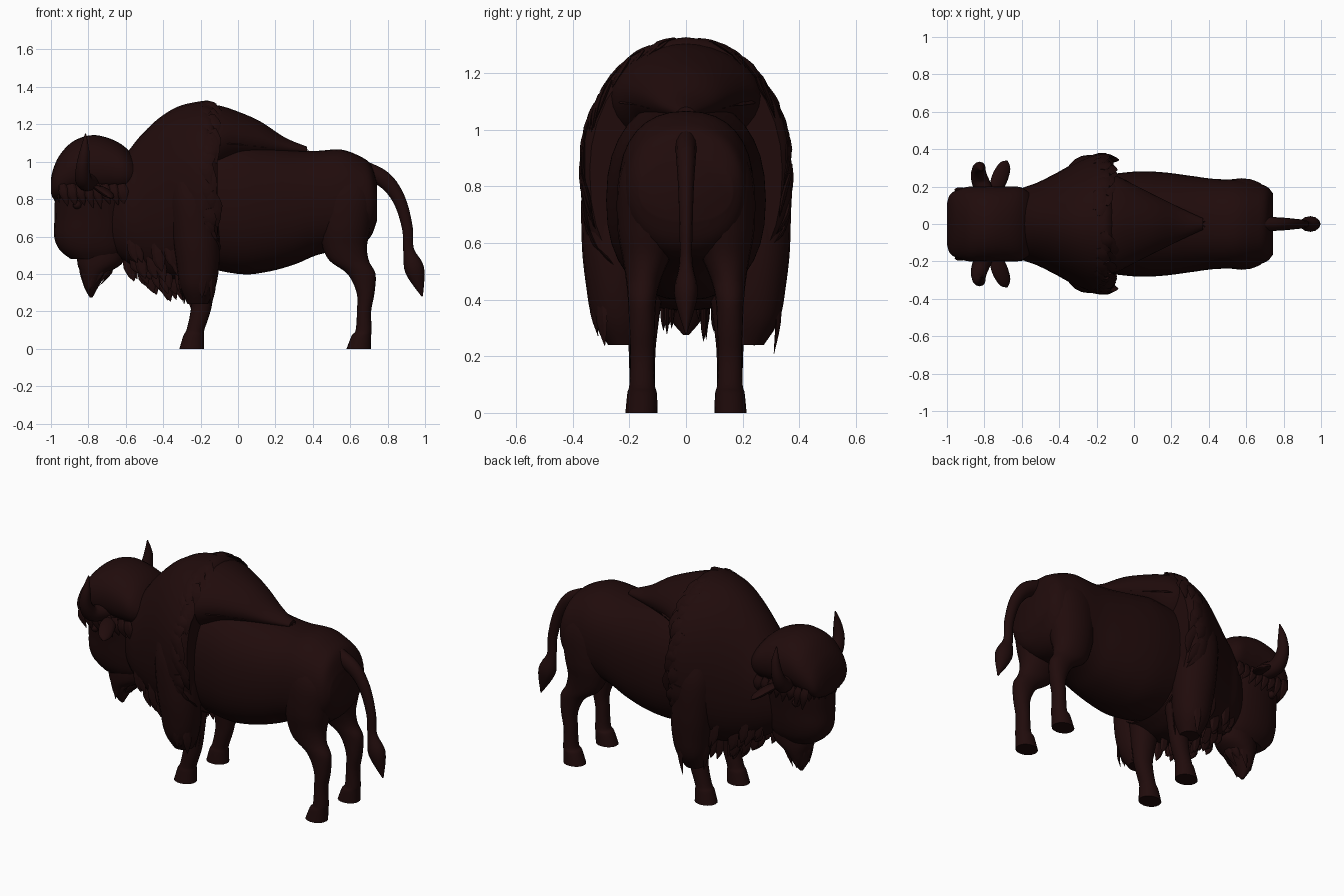
import bpy, bmesh, math, random
from mathutils import Vector as V

if "Cube" in bpy.data.objects:
    bpy.data.objects.remove(bpy.data.objects["Cube"])

random.seed(4)
fur = bpy.data.materials.new("dark_brown_fur")
fur.diffuse_color = (0.0145, 0.0034, 0.0034, 1)
fur.use_nodes = True
fur.node_tree.nodes["Principled BSDF"].inputs["Base Color"].default_value = fur.diffuse_color


def spline(rows, steps):
    """Smoothly resample rows of numbers (Catmull-Rom)."""
    out = []
    for i in range(len(rows) - 1):
        a, b, c, d = rows[max(i - 1, 0)], rows[i], rows[i + 1], rows[min(i + 2, len(rows) - 1)]
        for k in range(steps):
            t = k / steps
            out.append([0.5 * (2 * q + (r - p) * t + (2 * p - 5 * q + 4 * r - s) * t * t
                               + (3 * q - p - 3 * r + s) * t ** 3)
                        for p, q, r, s in zip(a, b, c, d)])
    return out + [list(rows[-1])]


def spow(v, e):
    return math.copysign(abs(v) ** e, v)


def skin(bm, rings):
    """Bridge closed rings of points and cap both ends."""
    vs = [[bm.verts.new(p) for p in r] for r in rings]
    n = len(vs[0])
    for r, q in zip(vs, vs[1:]):
        for i in range(n):
            bm.faces.new((r[i], r[(i + 1) % n], q[(i + 1) % n], q[i]))
    bm.faces.new(vs[0])
    bm.faces.new(vs[-1])


def ring(c, u, v, n=20, e=1.0, et=None):
    """Super-ellipse; et is the exponent of the upper half."""
    out = []
    for i in range(n):
        a = 2 * math.pi * i / n
        k = et if et and math.sin(a) > 0 else e
        out.append(c + u * spow(math.cos(a), k) + v * spow(math.sin(a), k))
    return out


def finish(bm, name, angle=40):
    bmesh.ops.recalc_face_normals(bm, faces=bm.faces)
    me = bpy.data.meshes.new(name)
    bm.to_mesh(me)
    bm.free()
    me.materials.append(fur)
    ob = bpy.data.objects.new(name, me)
    bpy.context.collection.objects.link(ob)
    bpy.ops.object.select_all(action='DESELECT')
    ob.select_set(True)
    bpy.context.view_layer.objects.active = ob
    bpy.ops.object.shade_smooth_by_angle(angle=math.radians(angle))


def loft_x(name, rows, e=0.87, et=None):
    """Rows: x, bottom z, top z, half width."""
    bm = bmesh.new()
    skin(bm, [ring(V((x, 0, (b + t) / 2)), V((0, w, 0)), V((0, 0, (t - b) / 2)), 32, e, et)
              for x, b, t, w in spline(rows, 5)])
    finish(bm, name)


def loft_z(name, rows, s=1, e=0.95):
    """Rows: z, x centre, y centre, x radius, y radius."""
    bm = bmesh.new()
    skin(bm, [ring(V((x, y * s, z)), V((rx, 0, 0)), V((0, ry, 0)), 20, e)
              for z, x, y, rx, ry in spline(rows, 5)])
    finish(bm, name)


def sweep(bm, rows, ref, flat=1.0, n=12, steps=5):
    """Rows: x, y, z, radius; ref is the thin direction."""
    pts = spline(rows, steps)
    rings = []
    for i, p in enumerate(pts):
        t = (V(pts[min(i + 1, len(pts) - 1)][:3]) - V(pts[max(i - 1, 0)][:3])).normalized()
        u = t.cross(ref).normalized()
        r = max(p[3], 0.002)
        rings.append(ring(V(p[:3]), u * r, u.cross(t).normalized() * r * flat, n))
    skin(bm, rings)


# trunk
loft_x("body", [(-.25, .45, 1.1, .25), (0, .4, 1.11, .28), (.15, .41, 1.085, .277), (.3, .45, 1.062, .258),
                (.42, .5, 1.058, .242), (.55, .53, 1.065, .235), (.65, .55, 1.03, .22),
                (.71, .6, .985, .2), (.742, .68, .89, .165)])
# shoulder hump and mane
MANE = [(-.68, .52, .95, .13), (-.6, .46, 1.04, .19), (-.52, .41, 1.14, .22), (-.42, .37, 1.235, .27),
        (-.32, .36, 1.295, .325), (-.22, .37, 1.32, .37), (-.15, .4, 1.325, .37), (-.11, .42, 1.295, .34)]
loft_x("mane", MANE, .85, 1.0)
# pointed fur cape running down the back
loft_x("back_cape", [(-.2, .9, 1.31, .28), (-.1, .94, 1.3, .26), (0, .99, 1.268, .21), (.12, 1.01, 1.215, .15),
                     (.25, 1.03, 1.13, .085), (.37, 1.04, 1.08, .03)], 1.0, 1.1)
# head: face, hair cap, beard
loft_z("face", [(1.02, -.78, 0, .16, .16), (.85, -.775, 0, .2, .175), (.7, -.778, 0, .203, .155),
                (.6, -.783, 0, .2, .14), (.53, -.775, 0, .18, .12), (.48, -.765, 0, .13, .09)], e=.88)
loft_x("hair_cap", [(-1.0, .83, .91, .11), (-.985, .8, .97, .155), (-.95, .79, 1.04, .18), (-.88, .81, 1.11, .2),
                    (-.78, .82, 1.142, .2), (-.68, .82, 1.122, .2), (-.6, .83, 1.075, .195), (-.54, .86, 1.0, .15)],
       .87, .95)
loft_z("beard", [(.6, -.73, 0, .12, .1), (.47, -.735, 0, .125, .1), (.4, -.77, 0, .07, .085),
                 (.33, -.785, 0, .038, .055), (.275, -.785, 0, .008, .01)])
# tail with tuft
bm = bmesh.new()
sweep(bm, [(.66, 0, .96, .05), (.78, 0, .905, .044), (.86, 0, .8, .035), (.905, 0, .65, .029),
           (.912, 0, .53, .029), (.945, 0, .42, .052), (.985, 0, .28, .004)], V((0, 1, 0)), .8)
finish(bm, "tail")

for s, side in ((1, "left"), (-1, "right")):
    # legs with hooves
    loft_z("hind_leg_" + side, [(.97, .56, .09, .08, .07), (.9, .565, .105, .14, .11), (.8, .575, .12, .16, .122),
                                (.65, .57, .13, .14, .112),
                                (.55, .57, .14, .12, .085), (.47, .595, .15, .105, .062), (.4, .66, .155, .075, .05),
                                (.3, .682, .155, .048, .045), (.2, .674, .155, .038, .042), (.1, .672, .155, .043, .045),
                                (.07, .66, .155, .052, .052), (0, .645, .157, .065, .057)], s)
    loft_z("front_leg_" + side, [(.6, -.2, .15, .1, .1), (.4, -.2, .155, .08, .07), (.25, -.195, .155, .058, .05),
                                 (.18, -.205, .155, .052, .046), (.1, -.228, .155, .048, .045),
                                 (.07, -.237, .155, .055, .05), (0, -.247, .157, .066, .057)], s)
    # shaggy upper front leg hair
    loft_z("leg_hair_" + side, [(.95, -.26, .22, .1, .1), (.8, -.245, .235, .125, .13), (.6, -.225, .25, .125, .118),
                                (.45, -.215, .245, .115, .108), (.33, -.215, .235, .095, .095),
                                (.24, -.215, .22, .055, .055)], s)
    # horn, ear, eye
    bm = bmesh.new()
    sweep(bm, [(-.79, .15 * s, .89, .05), (-.825, .24 * s, .9, .046), (-.83, .293 * s, .97, .036),
               (-.82, .302 * s, 1.06, .025), (-.815, .285 * s, 1.15, .003)], V((1, 0, 0)))
    finish(bm, "horn_" + side)
    bm = bmesh.new()
    sweep(bm, [(-.75, .16 * s, .86, .03), (-.72, .24 * s, .845, .045), (-.69, .31 * s, .82, .034),
               (-.678, .338 * s, .805, .003)], V((.3, 0, 1)), .45)
    finish(bm, "ear_" + side)
    bm = bmesh.new()
    bmesh.ops.create_icosphere(bm, subdivisions=2, radius=.024)
    bmesh.ops.translate(bm, vec=(-.86, .158 * s, .77), verts=bm.verts)
    finish(bm, "eye_" + side)


# fur locks
def mane_point(x, a, s):
    """Point on the mane surface; a runs from 0 at the top to pi below."""
    i = max(k for k in range(len(MANE) - 1) if MANE[k][0] <= x or k == 0)
    t = min((x - MANE[i][0]) / (MANE[i + 1][0] - MANE[i][0]), 1)
    b, top, w = [p + (q - p) * t for p, q in zip(MANE[i][1:], MANE[i + 1][1:])]
    e = 1.0 if math.cos(a) > 0 else .85
    n = V((0, math.sin(a) * s, math.cos(a)))
    return V((x, s * w * spow(math.sin(a), e), (b + top) / 2 + (top - b) / 2 * spow(math.cos(a), e))), n


def lock(bm, p, mid, q, r, n, flat=.35):
    sweep(bm, [(*p, r * .7), (*mid, r), (*q, .002)], n, flat, 6, 3)


R = random.uniform
bm = bmesh.new()
for s in (1, -1):
    # ragged rear edge
    for i in range(30):
        x, a = R(-.2, -.14), .12 + i * .078
        dx, da = R(.02, .06), R(.18, .34)
        pts = [mane_point(min(x + dx * k, -.11), a + da * k, s) for k in (0, .5, 1)]
        lock(bm, pts[0][0], pts[1][0] + pts[1][1] * .002, pts[2][0] + pts[2][1] * .006, R(.025, .04), pts[1][1], .25)
    # hanging chest hair
    for i in range(22):
        p, n = mane_point(-.6 + i * .015, R(2.2, 3.0), s)
        h = R(.03, .08) + i * .0015
        p.z += .06
        lock(bm, p, p + V((.012, 0, -.06 - h / 2)), p + V((.03, 0, -.08 - h)), R(.022, .036), V((0, s, -.2)))
    # fringe around the leg hair
    for i in range(32):
        a = i * 2.4
        d = V((math.cos(a), math.sin(a) * s, 0))
        p = V((-.215, .238 * s, R(.4, .62))) + V((d.x * .1, d.y * .096, 0))
        h = R(.14, .24)
        q = p + V((R(-.01, .02) - d.x * .02, -d.y * .02, -h))
        q.z = max(q.z, .19)
        lock(bm, p, (p + q) / 2 + d * .006, q, R(.02, .034), d)
    # cape edge strands
    for i in range(9):
        x = -.12 + i * .045
        w = .235 - i * .025
        p = V((x, w * s, 1.12 - i * .004))
        lock(bm, p, p + V((.07, -.02 * s, -.01)), p + V((.14, -.05 * s, -.028)), R(.02, .03), V((0, s * .7, .8)), .25)
finish(bm, "mane_locks", 30)

bm = bmesh.new()
# forehead fringe
for i in range(11):
    y = -.15 + i * .03
    p = V((-.982 + y * y * 1.8, y, .9))
    lock(bm, p, p + V((-.008, 0, -.05)), p + V((0, R(-.02, .02), R(-.12, -.09))), R(.02, .028), V((-1, y * 3, 0)))
# cheek hair
for s in (1, -1):
    for i in range(8):
        p = V((-.94 + i * .045, .178 * s, .88))
        lock(bm, p, p + V((.01, .01 * s, -.05)), p + V((.03, -.006 * s, R(-.14, -.09))), R(.022, .032), V((0, s, 0)))
# beard strands
for i in range(10):
    a = i * .628
    d = V((math.cos(a), math.sin(a), 0))
    p = V((-.755 + d.x * .08, d.y * .075, .47))
    lock(bm, p, p + V((-.005, 0, -.06)), V((-.78 + d.x * .04, d.y * .06, R(.29, .36))), R(.02, .03), d)
finish(bm, "head_locks", 30)
